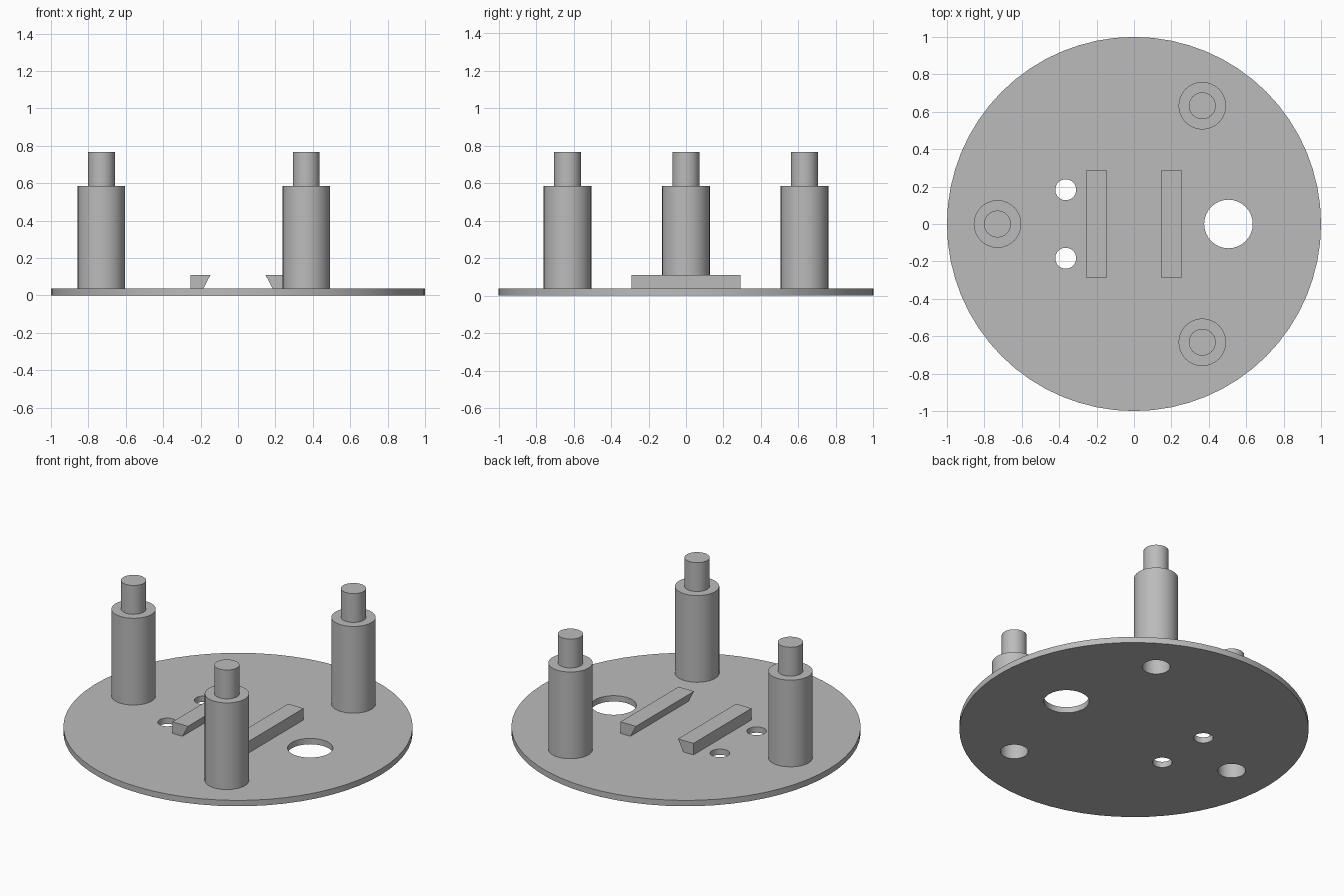
import bpy, bmesh
from math import radians, cos, sin, pi
from mathutils import Matrix, Vector

cube = bpy.data.objects.get("Cube")
if cube:
    bpy.data.objects.remove(cube, do_unlink=True)

PLATE_TOP = 0.037
POST_RING = 0.73
SOCKET_R = 0.08

grey = bpy.data.materials.new("plain grey")
grey.use_nodes = True
grey.diffuse_color = (0.5, 0.5, 0.5, 1)
grey.node_tree.nodes["Principled BSDF"].inputs["Base Color"].default_value = (0.5, 0.5, 0.5, 1)


def finish(name, bm, location=(0, 0, 0), smooth=True):
    bmesh.ops.recalc_face_normals(bm, faces=bm.faces)
    mesh = bpy.data.meshes.new(name)
    bm.to_mesh(mesh)
    bm.free()
    mesh.materials.append(grey)
    obj = bpy.data.objects.new(name, mesh)
    obj.location = location
    bpy.context.collection.objects.link(obj)
    if smooth:
        shade(obj)
    return obj


def shade(obj):
    bpy.ops.object.select_all(action='DESELECT')
    obj.select_set(True)
    bpy.context.view_layer.objects.active = obj
    bpy.ops.object.shade_smooth_by_angle(angle=radians(30))


def cylinder(name, radius, z0, z1, x=0, y=0, sides=32, smooth=True):
    bm = bmesh.new()
    bmesh.ops.create_cone(bm, cap_ends=True, segments=sides, radius1=radius,
                          radius2=radius, depth=z1 - z0,
                          matrix=Matrix.Translation((0, 0, (z0 + z1) / 2)))
    return finish(name, bm, (x, y, 0), smooth)


def lathe(name, profile, x, y, sides=32):
    bm = bmesh.new()
    verts = [bm.verts.new((r, 0, z)) for r, z in profile]
    edges = [bm.edges.new(pair) for pair in zip(verts, verts[1:])]
    bmesh.ops.spin(bm, geom=verts + edges, cent=(0, 0, 0), axis=(0, 0, 1),
                   angle=2 * pi, steps=sides, use_merge=True)
    bmesh.ops.remove_doubles(bm, verts=bm.verts, dist=0.0001)
    return finish(name, bm, (x, y, 0))


posts = {"right_post": 180, "back_left_post": 60, "front_left_post": -60}
spots = {name: (POST_RING * cos(radians(a)), POST_RING * sin(radians(a)))
         for name, a in posts.items()}

# Round base plate, bored through for the sockets and openings
plate = cylinder("base_plate", 1.0, 0, PLATE_TOP, sides=64, smooth=False)
holes = [(x, y, SOCKET_R) for x, y in spots.values()]
holes += [(0.505, 0, 0.13), (-0.365, 0.183, 0.056), (-0.365, -0.183, 0.056)]
for x, y, r in holes:
    cutter = cylinder("hole_cutter", r, -0.1, 0.1, x, y, smooth=False)
    cutter.hide_render = True
    mod = plate.modifiers.new("bore", 'BOOLEAN')
    mod.operation = 'DIFFERENCE'
    mod.solver = 'EXACT'
    mod.object = cutter
    bpy.context.view_layer.objects.active = plate
    bpy.ops.object.modifier_apply(modifier=mod.name)
    bpy.data.objects.remove(cutter, do_unlink=True)
shade(plate)

# Stacking posts: peg on top, blind socket underneath
post_profile = [(0, 0.22), (SOCKET_R, 0.22), (SOCKET_R, PLATE_TOP),
                (0.127, PLATE_TOP), (0.127, 0.585), (0.072, 0.585),
                (0.072, 0.767), (0, 0.767)]
for name, (x, y) in spots.items():
    lathe(name, post_profile, x, y)

# Pair of dovetail rails, undercut on their facing sides
for name, side in (("left_rail", 1), ("right_rail", -1)):
    bm = bmesh.new()
    section = [(0.255, PLATE_TOP), (0.255, 0.11), (0.147, 0.11), (0.185, PLATE_TOP)]
    face = bm.faces.new([bm.verts.new((side * x, -0.29, z)) for x, z in section])
    out = bmesh.ops.extrude_face_region(bm, geom=[face], use_keep_orig=True)
    bmesh.ops.translate(bm, vec=Vector((0, 0.58, 0)),
                        verts=[v for v in out["geom"] if isinstance(v, bmesh.types.BMVert)])
    finish(name, bm, smooth=False)
